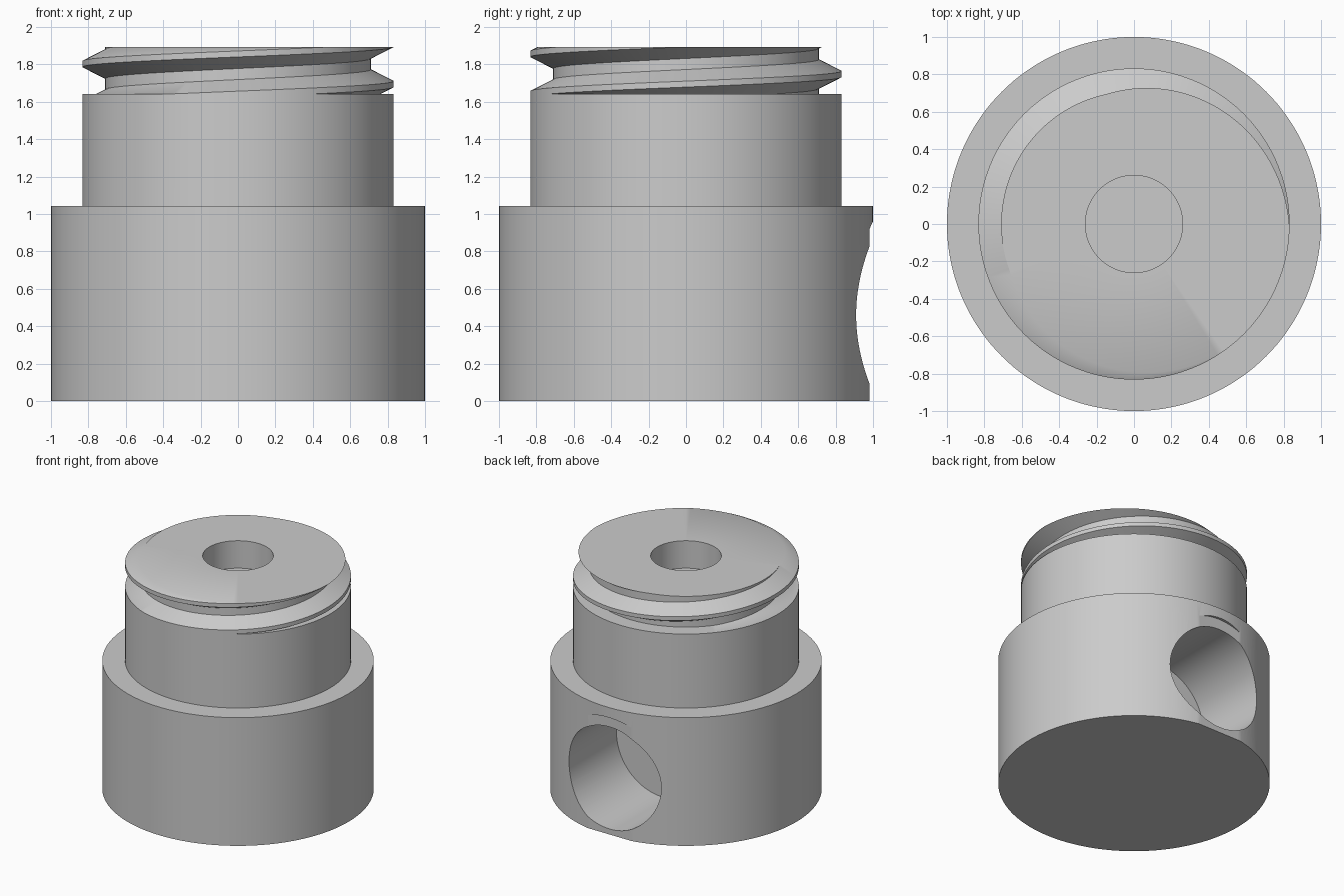
import bpy, bmesh, math
from mathutils import Matrix

if "Cube" in bpy.data.objects:
    bpy.data.objects.remove(bpy.data.objects["Cube"])

SIDES = 144
SHOULDER_Z, TOP_Z = 1.643, 1.893          # threaded neck span
ROOT_R, CREST_R, PITCH = 0.71, 0.832, 0.215
CREST_HALF, RIDGE_HALF = 0.016, 0.078     # half heights of thread ridge
CREST_START = 1.695                       # crest height on the +x side

steel = bpy.data.materials.new("light grey metal")
steel.diffuse_color = (0.6, 0.6, 0.6, 1)
steel.use_nodes = True
steel.node_tree.nodes["Principled BSDF"].inputs["Base Color"].default_value = steel.diffuse_color


def new_object(name, bm):
    mesh = bpy.data.meshes.new(name)
    bm.to_mesh(mesh)
    bm.free()
    mesh.materials.append(steel)
    obj = bpy.data.objects.new(name, mesh)
    bpy.context.collection.objects.link(obj)
    return obj


def thread_radius(z, crest):
    d = abs((z - crest + PITCH / 2) % PITCH - PITCH / 2)
    t = (RIDGE_HALF - d) / (RIDGE_HALF - CREST_HALF)
    return ROOT_R + (CREST_R - ROOT_R) * min(1, max(0, t))


def section(turn):
    """Half section of the body at a fraction of a full turn."""
    pts = [(0, 0), (1, 0), (1, 1.042), (CREST_R, 1.042), (CREST_R, SHOULDER_Z)]
    crest = CREST_START + PITCH * turn
    pts.append((thread_radius(SHOULDER_Z, crest), SHOULDER_Z))
    for k in (-1, 0, 1):
        for d in (-RIDGE_HALF, -CREST_HALF, CREST_HALF, RIDGE_HALF):
            z = min(TOP_Z, max(SHOULDER_Z, crest + k * PITCH + d))
            pts.append((thread_radius(z, crest), z))
    pts.append((thread_radius(TOP_Z, crest), TOP_Z))
    # blind bore in the top
    return pts + [(0.26, TOP_Z), (0.26, 1.67), (0, 1.67)]


# Body: stepped cylinder, helical thread and top bore in one skin
bm = bmesh.new()
columns = []
for i in range(SIDES + 1):
    a = 2 * math.pi * i / SIDES
    columns.append([bm.verts.new((r * math.cos(a), r * math.sin(a), z))
                    for r, z in section(i / SIDES)])
for c0, c1 in zip(columns, columns[1:]):
    for j in range(len(c0) - 1):
        bm.faces.new((c0[j], c1[j], c1[j + 1], c0[j + 1]))
bmesh.ops.remove_doubles(bm, verts=bm.verts, dist=1e-5)
bmesh.ops.recalc_face_normals(bm, faces=bm.faces)
body = new_object("threaded_body", bm)


def cut_back(name, radius, y_floor):
    """Cut a round pocket into the back, down to y_floor."""
    bm = bmesh.new()
    place = Matrix.Translation((0, (y_floor + 1.3) / 2, 0.46)) @ Matrix.Rotation(math.pi / 2, 4, 'X')
    bmesh.ops.create_cone(bm, cap_ends=True, segments=96, radius1=radius,
                          radius2=radius, depth=1.3 - y_floor, matrix=place)
    cutter = new_object(name, bm)
    cutter.hide_render = True
    mod = body.modifiers.new(name, 'BOOLEAN')
    mod.operation, mod.solver, mod.object = 'DIFFERENCE', 'EXACT', cutter
    bpy.ops.object.modifier_apply(modifier=mod.name)
    bpy.data.objects.remove(cutter)


bpy.context.view_layer.objects.active = body
body.select_set(True)
cut_back("spot_face", 0.5, 0.98)      # shallow flat around the side hole
cut_back("side_hole", 0.415, 0.3)     # deep blind hole
bpy.ops.object.shade_smooth_by_angle(angle=math.radians(30))
